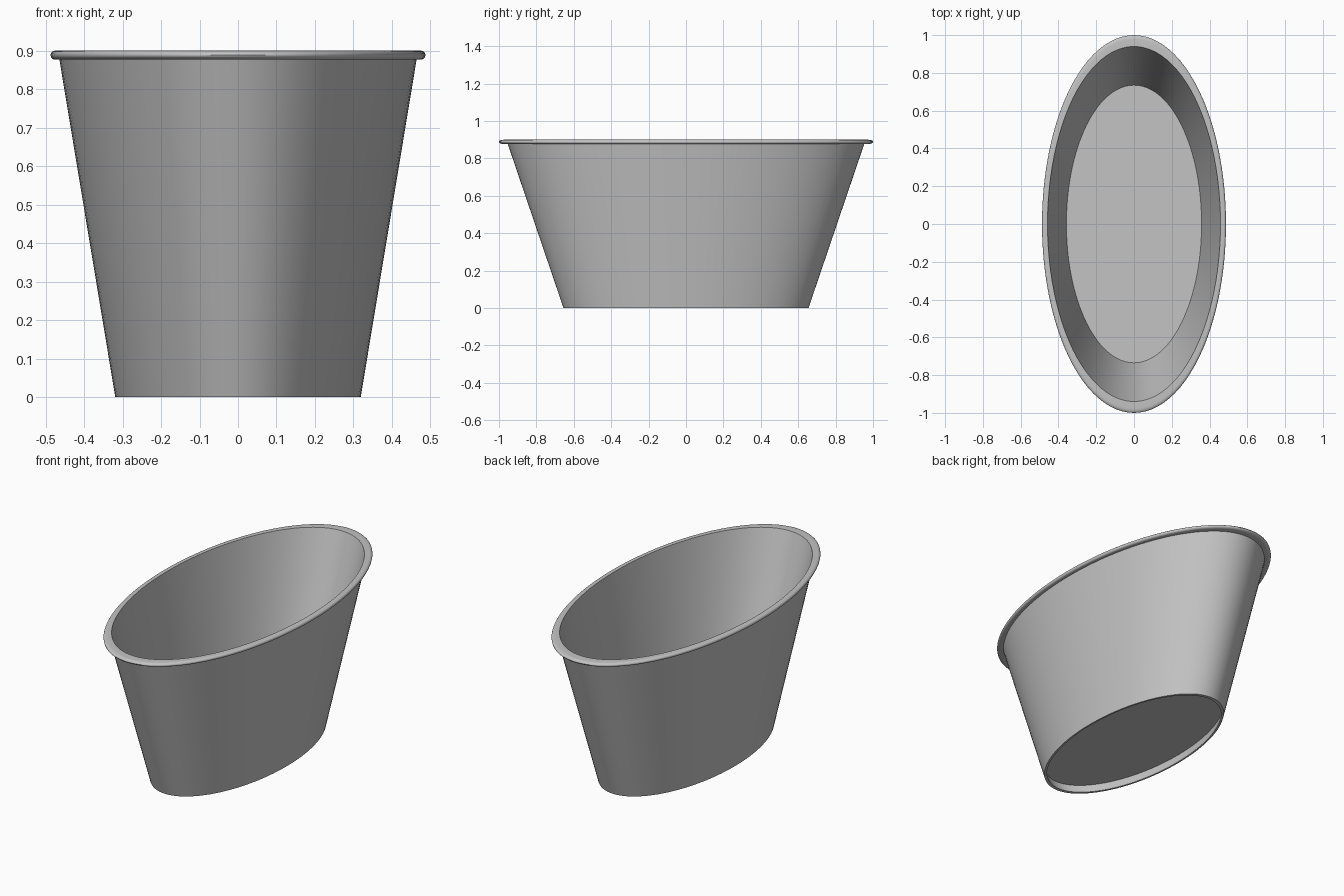
import bpy, bmesh, math
from mathutils import Matrix, Vector

cube = bpy.data.objects.get("Cube")
if cube:
    bpy.data.objects.remove(cube, do_unlink=True)

HEIGHT = 0.9
RIM_THICK = 0.023
RIM_ROUND = 0.024     # reach of the rounded rim edge
WIDTH_RATIO = 0.487   # oval width against length
SEGMENTS = 96


def make_material(name, rgb):
    mat = bpy.data.materials.new(name)
    mat.use_nodes = True
    color = (*rgb, 1.0)
    mat.diffuse_color = color
    mat.node_tree.nodes["Principled BSDF"].inputs["Base Color"].default_value = color
    return mat


def lathe_oval(name, profile, mat):
    """Spin a (radius, height) profile about z, then squeeze it into an oval."""
    bm = bmesh.new()
    verts = [bm.verts.new((0, r, z)) for r, z in profile]
    edges = [bm.edges.new(pair) for pair in zip(verts, verts[1:])]
    bmesh.ops.spin(bm, geom=verts + edges, cent=(0, 0, 0), axis=(0, 0, 1),
                   angle=math.tau, steps=SEGMENTS, use_merge=False)
    bmesh.ops.remove_doubles(bm, verts=bm.verts[:], dist=0.0002)
    bmesh.ops.transform(bm, matrix=Matrix.Scale(WIDTH_RATIO, 4, Vector((1, 0, 0))),
                        verts=bm.verts[:])
    bmesh.ops.recalc_face_normals(bm, faces=bm.faces[:])
    mesh = bpy.data.meshes.new(name)
    bm.to_mesh(mesh)
    bm.free()
    mesh.materials.append(mat)
    obj = bpy.data.objects.new(name, mesh)
    bpy.context.collection.objects.link(obj)
    bpy.ops.object.select_all(action="DESELECT")
    obj.select_set(True)
    bpy.context.view_layer.objects.active = obj
    bpy.ops.object.shade_smooth_by_angle(angle=math.radians(35))
    return obj


grey = make_material("plain grey", (0.55, 0.55, 0.55))

# Recessed underside, foot and tapered outer wall
outside = [(0, 0.05), (0.652, 0.05), (0.635, 0), (0.655, 0),
           (0.953, HEIGHT - RIM_THICK)]

# Rounded rim edge
half = RIM_THICK / 2
rim = []
for i in range(11):
    a = math.pi * (i / 10 - 0.5)
    rim.append((1 - RIM_ROUND + RIM_ROUND * math.cos(a),
                HEIGHT - half + half * math.sin(a)))

# Flat rim top, inner wall and raised floor
inside = [(0.94, HEIGHT), (0.735, 0.28), (0, 0.28)]

lathe_oval("oval_tub", outside + rim + inside, grey)
